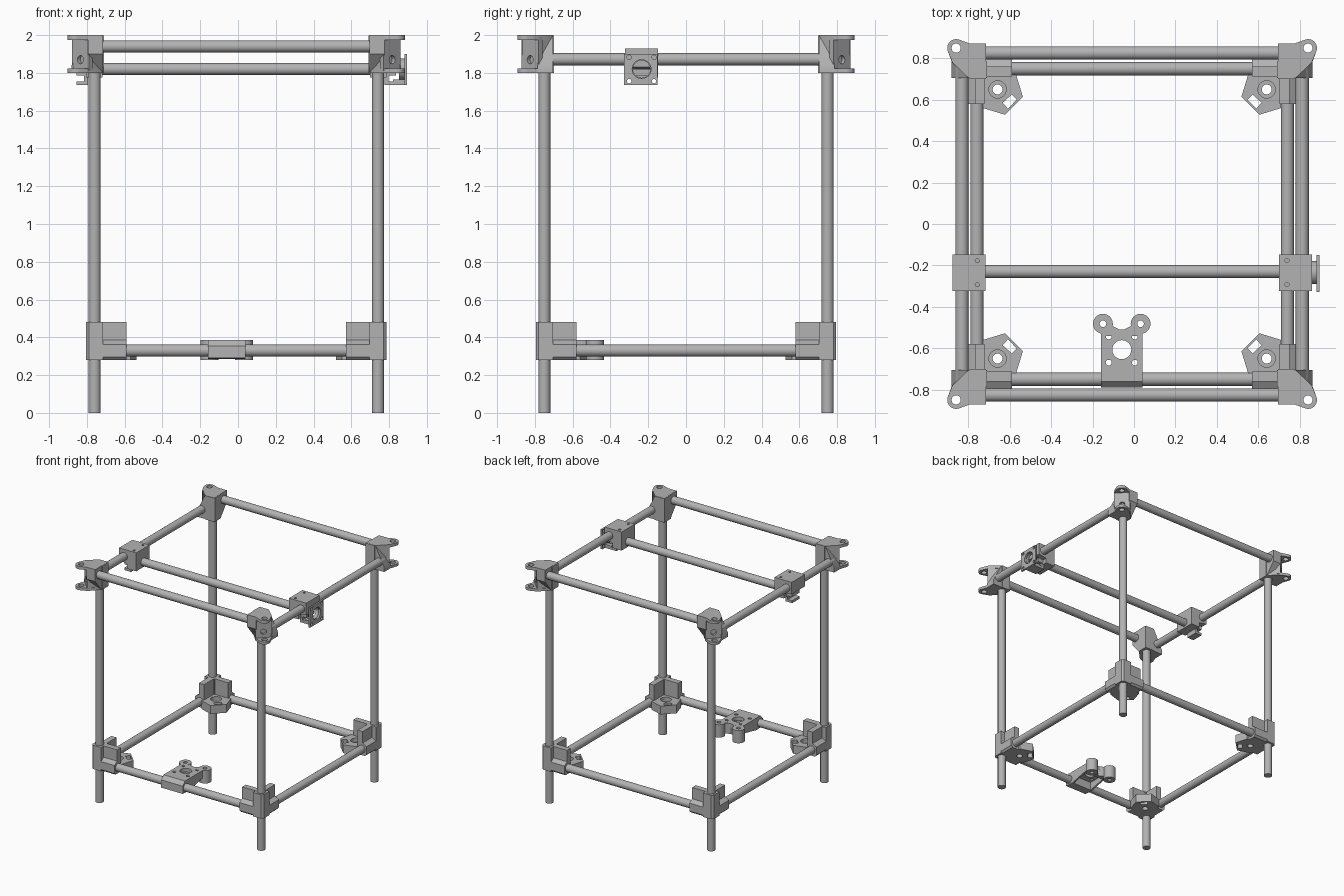
import bpy, bmesh
from math import sin, cos, pi, radians, sqrt
from mathutils import Vector

if "Cube" in bpy.data.objects:
    bpy.data.objects.remove(bpy.data.objects["Cube"])

mat = bpy.data.materials.new("frame grey")
mat.use_nodes = True
mat.diffuse_color = (0.45, 0.45, 0.45, 1)
mat.node_tree.nodes["Principled BSDF"].inputs["Base Color"].default_value = mat.diffuse_color

CX = -0.009          # frame centre in x
P = 0.75             # post offset from the frame centre
R = 0.032            # tube radius
parts = []


def arc(cx, cy, r, a0=0, a1=360, n=24):
    full = a1 - a0 == 360
    steps = n if full else n - 1
    return [(cx + r * cos(radians(a0 + (a1 - a0) * i / steps)),
             cy + r * sin(radians(a0 + (a1 - a0) * i / steps))) for i in range(n)]


def rect(u0, v0, u1, v1):
    return [(u0, v0), (u1, v0), (u1, v1), (u0, v1)]


AXES = {
    "z": lambda u, v, w: (u, v, w),
    "x": lambda u, v, w: (w, u, v),
    "y": lambda u, v, w: (u, w, v),
    "diagonal": lambda u, v, w: ((w + u) / sqrt(2), (w - u) / sqrt(2), v),
}


def prism(name, outline, w0, w1, axis="z", holes=(), mirrors=((1, 1),)):
    """Extrude an outline with holes along an axis, once per mirror sign pair."""
    curve = bpy.data.curves.new(name, "CURVE")
    curve.dimensions = "2D"
    curve.fill_mode = "BOTH"
    curve.extrude = (w1 - w0) / 2
    for loop in [outline, *holes]:
        spline = curve.splines.new("POLY")
        spline.points.add(len(loop) - 1)
        for point, (u, v) in zip(spline.points, loop):
            point.co = (u, v, 0, 1)
        spline.use_cyclic_u = True
    temp = bpy.data.objects.new(name, curve)
    bpy.context.scene.collection.objects.link(temp)
    graph = bpy.context.evaluated_depsgraph_get()
    solid = bpy.data.meshes.new_from_object(temp.evaluated_get(graph))
    bpy.data.objects.remove(temp)
    for sx, sy in mirrors:
        bm = bmesh.new()
        bm.from_mesh(solid)
        bmesh.ops.remove_doubles(bm, verts=bm.verts, dist=0.00005)
        for vert in bm.verts:
            x, y, z = AXES[axis](vert.co.x, vert.co.y, vert.co.z + (w0 + w1) / 2)
            vert.co = Vector((sx * x + CX, sy * y, z))
        bmesh.ops.recalc_face_normals(bm, faces=bm.faces)
        mesh = bpy.data.meshes.new(name)
        bm.to_mesh(mesh)
        bm.free()
        mesh.materials.clear()
        mesh.materials.append(mat)
        for face in mesh.polygons:
            face.material_index = 0
        obj = bpy.data.objects.new(name, mesh)
        bpy.context.scene.collection.objects.link(obj)
        parts.append(obj)


CORNERS = [(sx, sy) for sx in (1, -1) for sy in (1, -1)]
SIDES = [(1, 1), (-1, 1)]
ENDS = [(1, 1), (1, -1)]

# Tubes: posts, lower ring, upper ring, cross bar
prism("post", arc(P, P, R), 0, 1.98, mirrors=CORNERS)
prism("lower_bar_x", arc(P, 0.33, R), -0.72, 0.72, "x", mirrors=ENDS)
prism("lower_bar_y", arc(P, 0.33, R), -0.72, 0.72, "y", mirrors=SIDES)
prism("upper_bar_x", arc(0.826, 1.94, R), -0.75, 0.75, "x", mirrors=ENDS)
prism("upper_bar_y", arc(0.822, 1.872, R), -0.75, 0.75, "y", mirrors=SIDES)
prism("cross_bar", arc(-0.23, 1.82, R), -0.75, 0.75, "x")

# Top corner brackets: core, wedges holding the bars, clevis tabs, pierced diagonal face
prism("top_bracket_core", [(0.705, 0.705), (0.79, 0.705), (0.85, 0.77), (0.77, 0.85), (0.705, 0.79)],
      1.80, 1.99, mirrors=CORNERS)
prism("top_bracket_x_wedge", [(0.70, 1.999), (0.872, 1.999), (0.872, 1.90), (0.79, 1.80), (0.70, 1.80)],
      0.705, 0.785, "x", mirrors=CORNERS)
prism("top_bracket_y_wedge", [(0.70, 1.80), (0.872, 1.80), (0.872, 1.84), (0.79, 1.999), (0.70, 1.999)],
      0.705, 0.785, "y", mirrors=CORNERS)
tab = arc(0.85, 0.85, 0.043, -20, 110, 14)
bolt = [arc(0.85, 0.85, 0.022)]
prism("upper_tab", [(0.705, 0.705), (0.79, 0.705), (0.868, 0.78), *tab, (0.785, 0.872), (0.705, 0.872)],
      1.975, 2.0, holes=bolt, mirrors=CORNERS)
prism("lower_tab", [(0.705, 0.705), (0.872, 0.705), (0.872, 0.785), *tab, (0.78, 0.868), (0.705, 0.79)],
      1.80, 1.822, holes=bolt, mirrors=CORNERS)
prism("tab_web", rect(-0.064, 1.81, 0.064, 1.99), 1.14, 1.167, "diagonal",
      holes=[arc(0, 1.87, 0.022)], mirrors=CORNERS)

# Lower corner brackets: post sleeve, two arms with upright walls, pierced pad
sleeve = [(0.705, 0.705), (0.795, 0.705), (0.795, 0.78), (0.78, 0.795), (0.705, 0.795)]
prism("sleeve", sleeve, 0.28, 0.48, holes=[arc(P, P, R)], mirrors=CORNERS)
arm = [(0.712, 0.28), (0.78, 0.28), (0.795, 0.295), (0.795, 0.362),
       (0.76, 0.385), (0.76, 0.48), (0.712, 0.48)]
for axis in "xy":
    prism("bracket_arm_" + axis, arm, 0.58, 0.71, axis, mirrors=CORNERS)


def inward(points):
    return [(P - u, P - v) for u, v in points]


pad = inward([(0.03, 0.03), (0.19, 0.03), (0.222, 0.135), (0.135, 0.222), (0.03, 0.19)])
slot = inward([(0.125, 0.164), (0.168, 0.125), (0.193, 0.149), (0.15, 0.193)])
prism("pad_base", pad, 0.28, 0.315, holes=[slot, arc(P - 0.1, P - 0.1, 0.024)], mirrors=CORNERS)
prism("pad_top", pad, 0.315, 0.35, holes=[slot, arc(P - 0.1, P - 0.1, 0.042)], mirrors=CORNERS)

# Carriages at both ends of the cross bar
Y0, Y1, YC = -0.323, -0.147, -0.235
prism("carriage_body", [(0.709, 1.775), (0.795, 1.775), (0.795, 1.815), (0.868, 1.83),
                        (0.868, 1.905), (0.709, 1.905)], Y0, Y1, "y", mirrors=SIDES)
prism("carriage_cap", rect(0.709, Y0, 0.868, Y1), 1.905, 1.93,
      holes=[arc(0.748, YC + d, 0.01, n=12) for d in (-0.058, 0.058)], mirrors=SIDES)
prism("carriage_clevis", [(0.785, 1.735), (0.846, 1.735), (0.846, 1.755), (0.805, 1.755),
                          (0.805, 1.785), (0.846, 1.785), (0.846, 1.82), (0.785, 1.82)],
      YC - 0.05, YC + 0.05, "y", mirrors=SIDES)

# Motor plate on the left carriage
MX = 0.891
screws = [arc(YC + a, 1.819 + b, 0.012, n=12) for a in (-0.066, 0.066) for b in (-0.063, 0.063)]
prism("motor_plate", rect(-0.328, 1.735, -0.15, 1.90), MX, MX + 0.014, "x",
      holes=[arc(YC, 1.82, 0.05), *screws])
prism("motor_spacer", arc(YC, 1.82, 0.056), 0.862, MX, "x", holes=[arc(YC, 1.82, 0.046)])
prism("motor_plate_foot", rect(0.83, 1.735, MX, 1.765), YC - 0.05, YC + 0.05, "y")

# Motor mount clamped on the front lower bar
MC = -0.05
holes = [arc(MC, -0.607, 0.046)]
holes += [arc(MC + a, -0.607 + b, 0.014, n=12) for a in (-0.063, 0.063) for b in (-0.063, 0.063)]
prism("mount_plate", rect(MC - 0.1, -0.76, MC + 0.1, -0.51), 0.355, 0.387, holes=holes)
prism("mount_clamp", [(-0.79, 0.29), (-0.71, 0.285), (-0.71, 0.387), (-0.76, 0.387), (-0.79, 0.355)],
      MC - 0.1, MC + 0.1, "x")
for s in (-1, 1):
    prism("mount_rib", [(-0.71, 0.285), (-0.71, 0.36), (-0.50, 0.36), (-0.50, 0.33)],
          MC + s * 0.093 - 0.007, MC + s * 0.093 + 0.007, "x")
    ear = MC + s * 0.091
    prism("mount_ear", arc(ear, -0.482, 0.048), 0.28, 0.387, holes=[arc(ear, -0.482, 0.016, n=16)])
prism("mount_bridge", [(MC - 0.1, -0.54), (MC + 0.1, -0.54), (MC + 0.06, -0.485),
                       (MC, -0.515), (MC - 0.06, -0.485)], 0.30, 0.386)

# Smooth the round walls, keep edges sharp
bpy.ops.object.select_all(action="DESELECT")
for obj in parts:
    obj.select_set(True)
bpy.context.view_layer.objects.active = parts[0]
bpy.ops.object.shade_smooth_by_angle(angle=radians(30))
